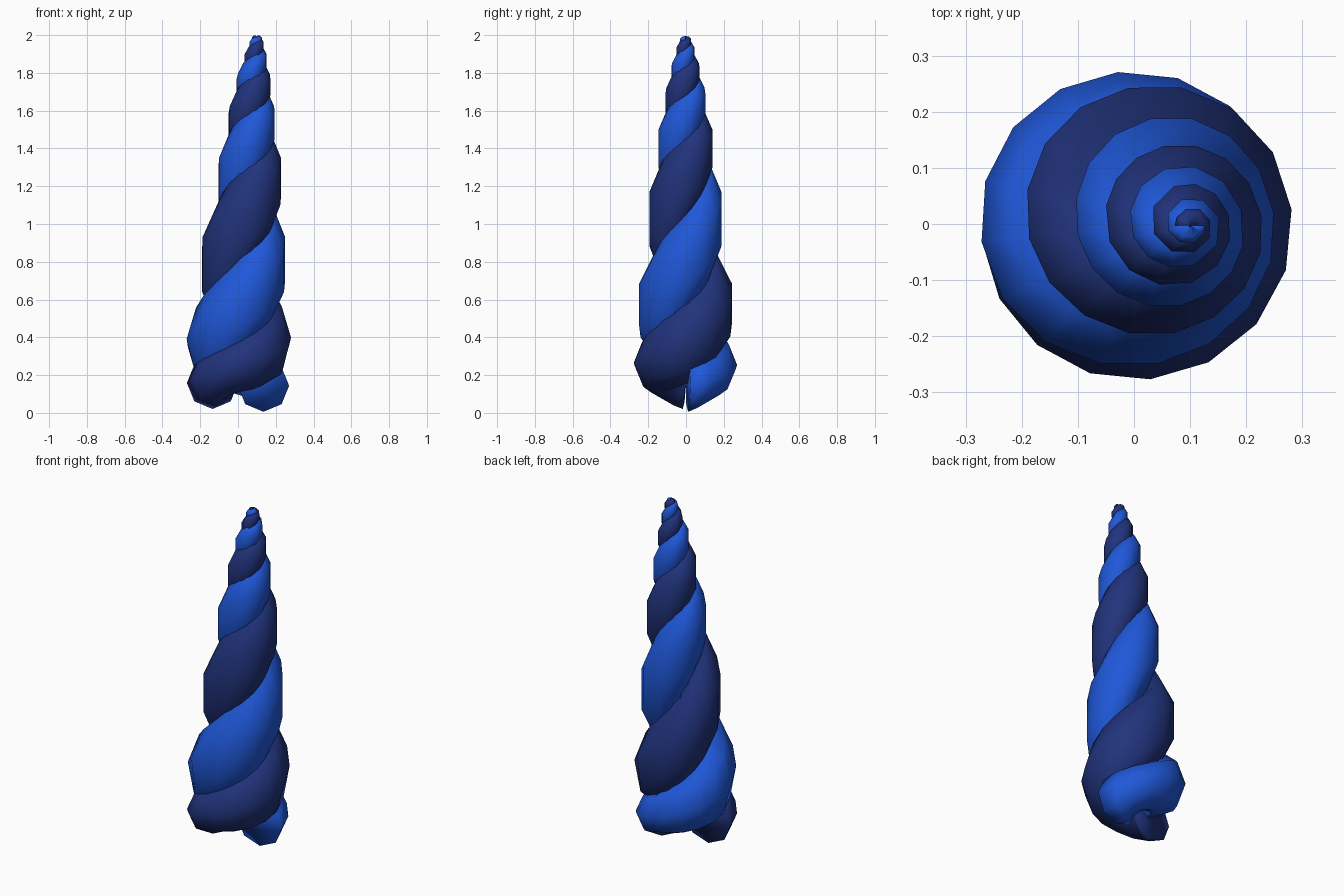
import bpy, bmesh, math
from mathutils import Vector

if "Cube" in bpy.data.objects:
    bpy.data.objects.remove(bpy.data.objects["Cube"])

# Horn profile every 90 degrees of twist: (strand height, outer radius, axis x)
KEYS = [(.14, .272, 0), (.245, .275, 0), (.375, .278, .004), (.56, .25, .015),
        (.80, .222, .03), (1.04, .195, .05), (1.24, .167, .063), (1.41, .145, .069),
        (1.54, .124, .073), (1.655, .107, .078), (1.74, .09, .083), (1.81, .075, .088),
        (1.865, .062, .093), (1.91, .05, .096), (1.945, .04, .098), (1.968, .032, .1),
        (1.98, .027, .1)]
SIDES = 8
START = 6
TURN = 90 * (len(KEYS) - 1)


def sample(deg):
    """Smooth interpolation of the profile."""
    u = max(0, min(deg / 90, len(KEYS) - 1.0001))
    i = int(u)
    f = u - i
    k = [KEYS[max(0, min(len(KEYS) - 1, i + j))] for j in (-1, 0, 1, 2)]
    return [b + .5 * f * (c - a + f * (2 * a - 5 * b + 4 * c - d + f * (3 * (b - c) + d - a)))
            for a, b, c, d in zip(*k)]


def material(name, col):
    m = bpy.data.materials.new(name)
    m.diffuse_color = (*col, 1)
    m.use_nodes = True
    m.node_tree.nodes["Principled BSDF"].inputs["Base Color"].default_value = m.diffuse_color
    return m


def strand(name, phase, lift, mat):
    # Ring positions get coarser towards the tip
    degs, d = [], START
    while d < TURN - 10:
        degs.append(d)
        d += 22.5 if d < 700 else 30 if d < 1000 else 45
    degs.append(TURN)
    bm = bmesh.new()
    rings = []
    for d in degs:
        # Upright octagon section, stretched in height to meet the other strand
        z, R, x = sample(d)
        off = R * (.5 - .1 * min(1, d / 270))
        spacing = (sample(d + 180)[0] - sample(d - 180)[0]) / 4
        h = max(1.4 * spacing, .138 if d < 90 else .018)
        z += lift * max(0, 1 - d / 360)
        # The octagon turns from a corner outward to a flat side outward
        s = max(0, min(1, (d - 180) / 90))
        r = (R - off) * (1 + .075 * s)
        g = math.radians(d + phase)
        ring = []
        for i in range(SIDES):
            a = 2 * math.pi * (i + .5 * s) / SIDES
            q = off + r * math.cos(a)
            ring.append(bm.verts.new((x + q * math.cos(g), q * math.sin(g) - .003,
                                      z + h * math.sin(a))))
        rings.append(ring)
    for p, q in zip(rings, rings[1:]):
        for i in range(SIDES):
            j = (i + 1) % SIDES
            bm.faces.new((p[i], p[j], q[j], q[i]))
    bm.faces.new(rings[0])
    bm.faces.new(rings[-1])
    bmesh.ops.recalc_face_normals(bm, faces=bm.faces)
    me = bpy.data.meshes.new(name)
    bm.to_mesh(me)
    bm.free()
    me.materials.append(mat)
    ob = bpy.data.objects.new(name, me)
    bpy.context.collection.objects.link(ob)
    me.polygons.foreach_set("use_smooth", [True] * len(me.polygons))


# Two interlocked strands
strand("blue_strand", 0, 0, material("bright blue", (.014, .098, .70)))
strand("navy_strand", 180, .015, material("navy blue", (.015, .033, .2)))
